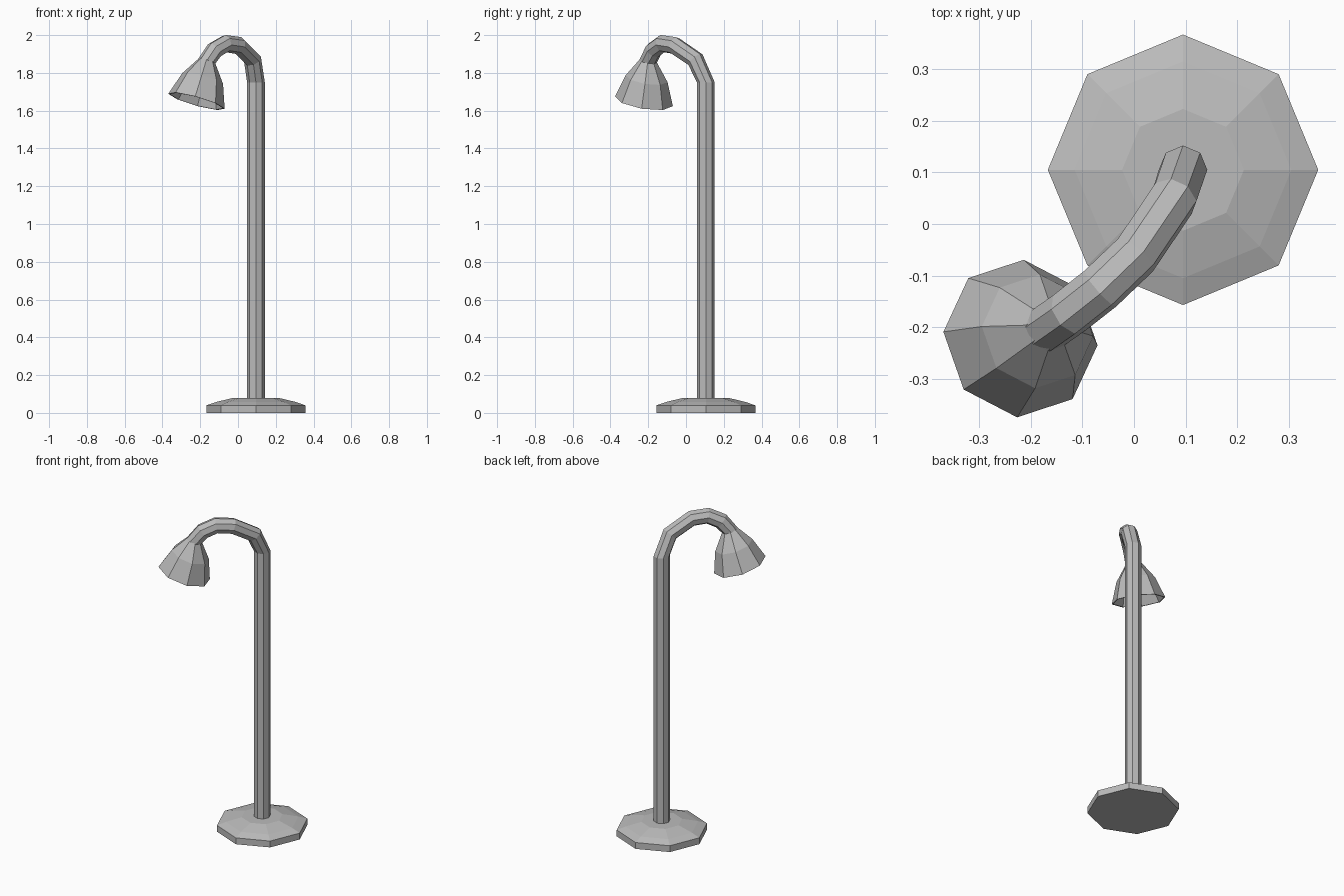
import bpy, bmesh
from math import cos, sin, tau
from mathutils import Vector

old = bpy.data.objects.get("Cube")
if old:
    bpy.data.objects.remove(old, do_unlink=True)

SIDES = 8
grey = bpy.data.materials.new("metal grey")
grey.use_nodes = True
grey.diffuse_color = (0.5, 0.5, 0.5, 1)
grey.node_tree.nodes["Principled BSDF"].inputs["Base Color"].default_value = (0.5, 0.5, 0.5, 1)


def loft(name, rings):
    """Skin octagonal rings (centre, radius, axis), carrying the frame along the path."""
    bm = bmesh.new()
    axis, u, v = Vector((0, 0, 1)), Vector((1, 0, 0)), Vector((0, 1, 0))
    loops = []
    for centre, radius, new_axis in rings:
        turn = axis.rotation_difference(new_axis)
        u, v, axis = turn @ u, turn @ v, new_axis
        loops.append([bm.verts.new(centre + radius * (u * cos(i * tau / SIDES) + v * sin(i * tau / SIDES)))
                      for i in range(SIDES)])
    for a, b in zip(loops, loops[1:]):
        for i in range(SIDES):
            j = (i + 1) % SIDES
            bm.faces.new((a[i], a[j], b[j], b[i]))
    bm.faces.new(loops[0][::-1])
    bm.faces.new(loops[-1])
    bmesh.ops.recalc_face_normals(bm, faces=bm.faces)
    mesh = bpy.data.meshes.new(name)
    bm.to_mesh(mesh)
    bm.free()
    mesh.materials.append(grey)
    obj = bpy.data.objects.new(name, mesh)
    bpy.context.collection.objects.link(obj)
    return obj


UP = Vector((0, 0, 1))
foot = Vector((0.095, 0.105, 0))

# Stepped octagonal foot
loft("base", [(foot + UP * z, r, UP) for z, r in
              ((0, 0.262), (0.04, 0.262), (0.058, 0.21), (0.08, 0.118))])

# Post and curved neck
path = [Vector(p) for p in ((0.095, 0.105, 0.07), (0.095, 0.105, 1.75),
                            (0.077, 0.05, 1.87), (0.003, -0.06, 1.945),
                            (-0.065, -0.125, 1.955), (-0.125, -0.172, 1.92))]
neck_end = Vector((-0.165, -0.2, 1.862))
down = Vector((-0.28, -0.16, -1)).normalized()
rings = [(path[0], 0.047, UP), (path[1], 0.047, UP)]
for before, here, after in zip(path[1:], path[2:], path[3:] + [neck_end]):
    tangent = (here - before).normalized() + (after - here).normalized()
    rings.append((here, 0.047, tangent.normalized()))
rings.append((neck_end, 0.047, down))
loft("post_and_neck", rings)

# Hollow flared shade: outer skin, rim, then inner skin
shade_mid = Vector((-0.187, -0.208, 1.77))
rim = Vector((-0.22, -0.222, 1.65))
frame_start = [(c, 0.03, t) for c, r, t in rings[-4:-1]]
shade = [(neck_end, 0.047, down), (shade_mid, 0.112, down), (rim, 0.155, down),
         (rim, 0.147, down), (shade_mid, 0.103, down), (neck_end, 0.038, down)]
# The inner neck rings keep the shade's facets aligned with the neck
loft("shade", frame_start + shade)
